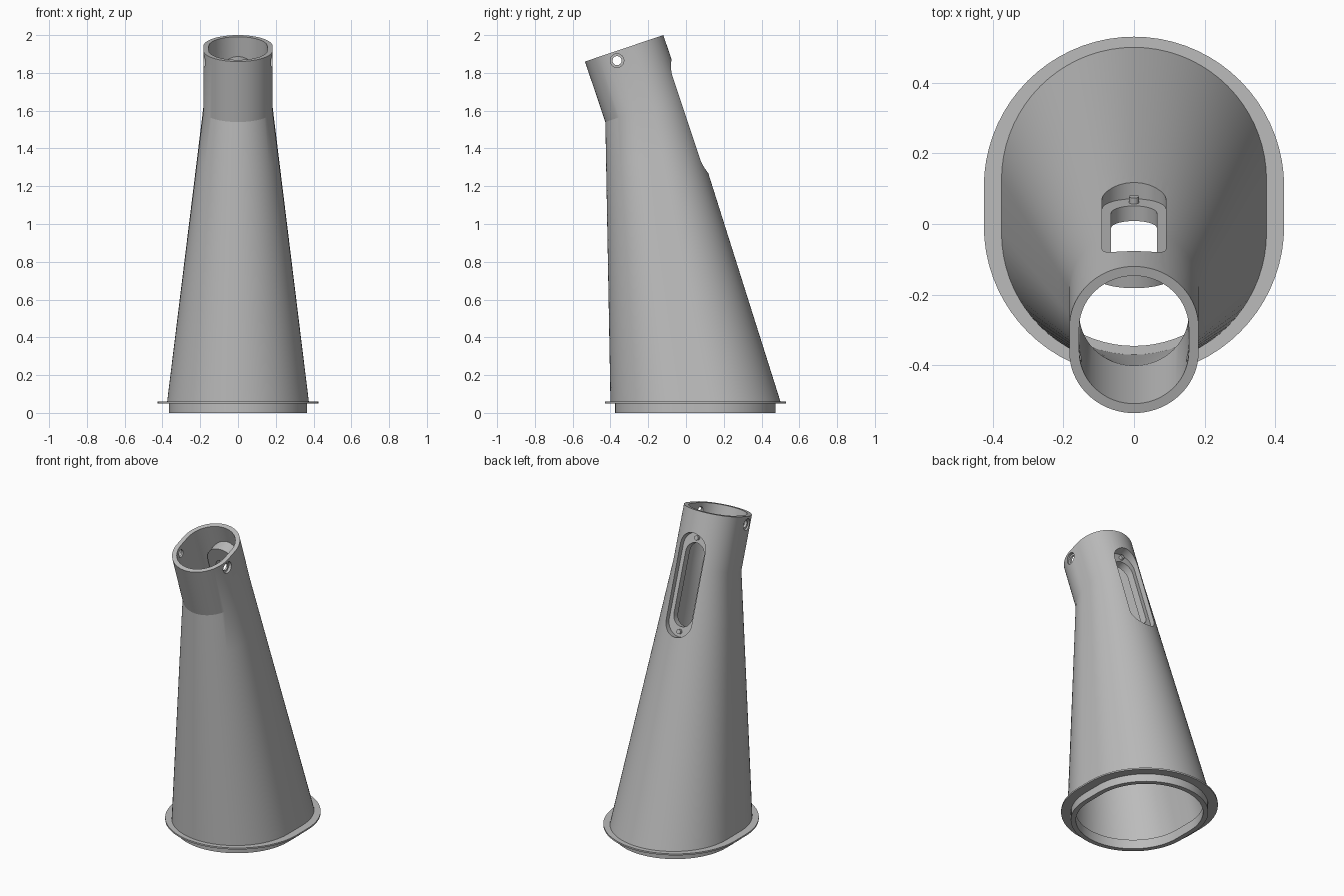
import bpy, bmesh, math
from mathutils import Vector

if "Cube" in bpy.data.objects:
    bpy.data.objects.remove(bpy.data.objects["Cube"], do_unlink=True)

grey = bpy.data.materials.new("mid grey plastic")
grey.use_nodes = True
GREY = (0.5, 0.5, 0.5, 1)
grey.diffuse_color = GREY
grey.node_tree.nodes["Principled BSDF"].inputs["Base Color"].default_value = GREY

ARC = 36                                   # segments in each rounded end
LEAN = math.atan2(0.14, 0.415)             # tilt of the neck
ALONG = Vector((0, math.cos(LEAN), math.sin(LEAN)))   # across the neck, also out of the back
UP = Vector((0, -math.sin(LEAN), math.cos(LEAN)))     # up the neck and the sloping back
FLAT = Vector((0, 1, 0))


def ring(centre, radius, half, axis):
    """Points of a round-ended outline, stretched along the given axis."""
    pts = []
    for end in (1, -1):
        for i in range(ARC + 1):
            a = math.pi * i / ARC
            pts.append(Vector(centre) + Vector((end * radius * math.cos(a), 0, 0))
                       + axis * end * (half + radius * math.sin(a)))
    return pts


def loft(name, rings):
    """Closed solid skinned through a list of rings."""
    bm = bmesh.new()
    loops = [[bm.verts.new(p) for p in r] for r in rings]
    for a, b in zip(loops, loops[1:]):
        for i in range(len(a)):
            j = (i + 1) % len(a)
            bm.faces.new((a[i], a[j], b[j], b[i]))
    bm.faces.new(loops[0])
    bm.faces.new(loops[-1])
    bmesh.ops.recalc_face_normals(bm, faces=bm.faces)
    mesh = bpy.data.meshes.new(name)
    bm.to_mesh(mesh)
    bm.free()
    mesh.materials.append(grey)
    ob = bpy.data.objects.new(name, mesh)
    bpy.context.collection.objects.link(ob)
    return ob


def between(a, b, steps=6):
    return [[p.lerp(q, k / steps) for p, q in zip(a, b)] for k in range(steps + 1)]


def cut(target, cutter):
    mod = target.modifiers.new("cut", "BOOLEAN")
    mod.operation = "DIFFERENCE"
    mod.solver = "EXACT"
    mod.object = cutter
    bpy.context.view_layer.objects.active = target
    bpy.ops.object.modifier_apply(modifier=mod.name)
    bpy.data.objects.remove(cutter, do_unlink=True)


def base(z, radius, half):
    return ring((0, 0.05, z), radius, half, FLAT)


NECK_TOP = Vector((0, -0.3275, 1.93))
NECK_BEND = NECK_TOP - UP * 0.338


def neck(centre, radius):
    return ring(centre, radius, 0.036, ALONG)


# Outer form: spigot, flange, tapering body and tilted neck
body = loft("funnel_body",
            [base(0, 0.365, 0.06), base(0.05, 0.365, 0.06),
             base(0.05, 0.425, 0.055), base(0.06, 0.425, 0.055)]
            + between(base(0.06, 0.375, 0.075), neck(NECK_BEND, 0.183))
            + [neck(NECK_TOP, 0.183)])

# Hollow inside
cavity = loft("cavity",
              [base(-0.05, 0.335, 0.06), base(0.06, 0.335, 0.06)]
              + between(base(0.06, 0.345, 0.075), neck(NECK_BEND, 0.155))
              + [neck(NECK_TOP + UP * 0.05, 0.155)])

# Slotted pocket on the sloping back, with a thick boss behind it
POCKET = Vector((0, 0.0174, 1.57))


def pocket_prism(name, radius, half, inner, outer):
    return loft(name, [ring(POCKET + ALONG * d, radius, half, UP) for d in (inner, outer)])


cut(cavity, pocket_prism("boss", 0.115, 0.226, -0.095, 0.05))
cut(body, cavity)
cut(body, pocket_prism("pocket", 0.09, 0.226, -0.05, 0.06))
cut(body, pocket_prism("slot", 0.065, 0.1885, -0.13, 0.06))


def side_hole(name, radius, x0, x1):
    """Round cutter running along x near the top of the neck."""
    rings = [[Vector((x, -0.365 + radius * math.cos(math.tau * i / 32),
                      1.865 + radius * math.sin(math.tau * i / 32))) for i in range(32)]
             for x in (x0, x1)]
    return loft(name, rings)


# Screw holes through both sides of the neck, with wider seats outside
cut(body, side_hole("bore", 0.024, -0.3, 0.3))
for s in (-1, 1):
    cut(body, side_hole("seat", 0.036, s * 0.165, s * 0.3))

# Pins on the pocket floor at both ends of the slot
parts = [body]
for name, s in (("lower_pin", -1), ("upper_pin", 1)):
    spot = POCKET + UP * s * 0.284
    parts.append(loft(name, [ring(spot + ALONG * d, 0.014, 0, UP) for d in (-0.06, -0.032)]))

for ob in parts:
    bpy.ops.object.select_all(action="DESELECT")
    ob.select_set(True)
    bpy.context.view_layer.objects.active = ob
    if ob is not body:
        bm = bmesh.new()
        bm.from_mesh(ob.data)
        bmesh.ops.remove_doubles(bm, verts=bm.verts, dist=0.0001)
        bm.to_mesh(ob.data)
        bm.free()
    bpy.ops.object.shade_smooth_by_angle(angle=math.radians(13))
